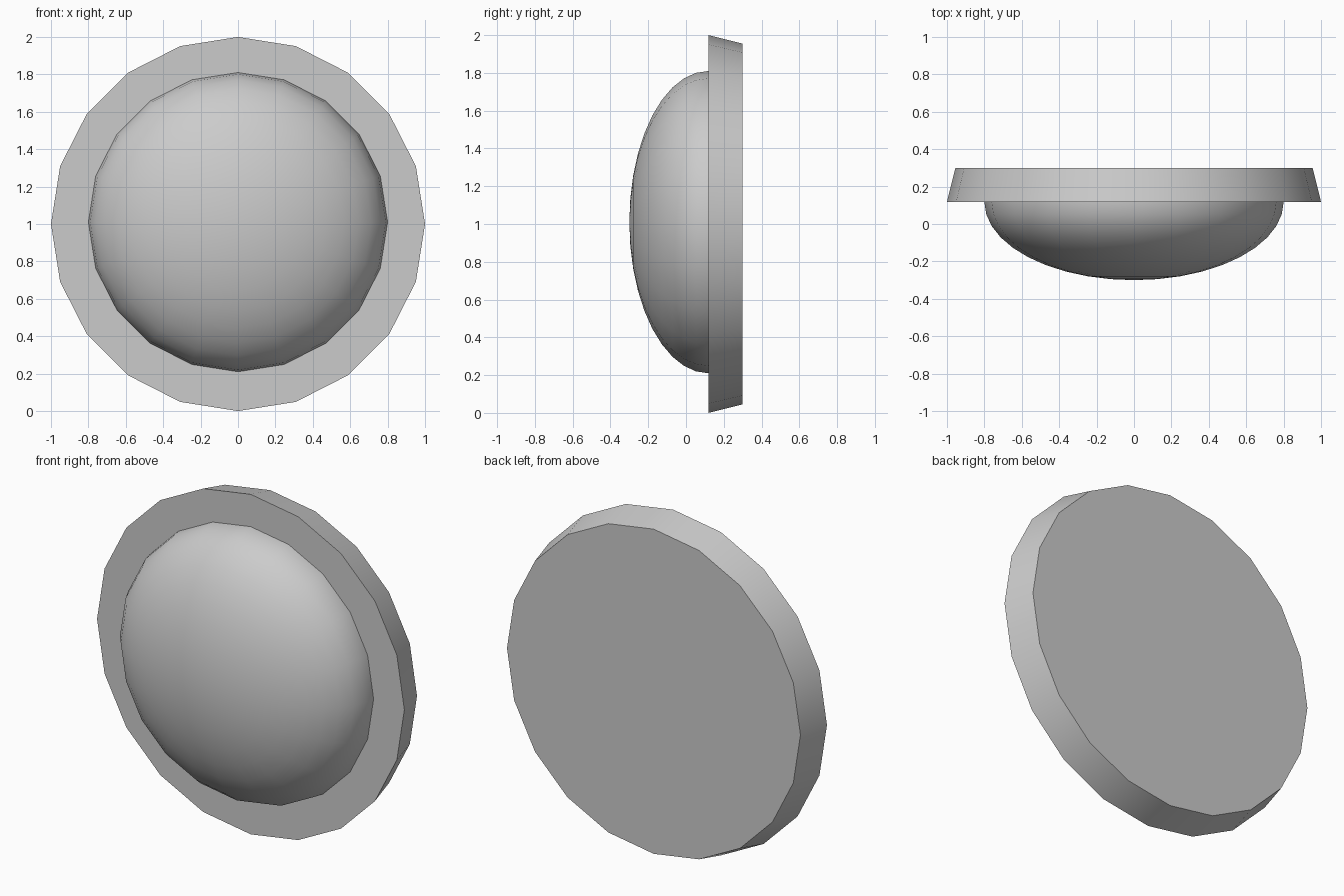
import bpy, bmesh, math

if "Cube" in bpy.data.objects:
    bpy.data.objects.remove(bpy.data.objects["Cube"])

SIDES = 20


def lathe(name, profile, cz):
    """Revolve (radius, y) points about the y axis; radius 0 is a pole, open ends are capped."""
    bm = bmesh.new()
    rings = []
    for r, y in profile:
        if r < 1e-6:
            rings.append([bm.verts.new((0, y, cz))] * SIDES)
        else:
            rings.append([bm.verts.new((r * math.cos(2 * math.pi * i / SIDES), y,
                                        cz + r * math.sin(2 * math.pi * i / SIDES)))
                          for i in range(SIDES)])
    for a, b in zip(rings, rings[1:]):
        for i in range(SIDES):
            j = (i + 1) % SIDES
            bm.faces.new(list(dict.fromkeys((a[i], a[j], b[j], b[i]))))
    for ring, (r, _) in ((rings[0], profile[0]), (rings[-1], profile[-1])):
        if r > 1e-6:
            bm.faces.new(ring)
    bmesh.ops.recalc_face_normals(bm, faces=bm.faces[:])
    mesh = bpy.data.meshes.new(name)
    bm.to_mesh(mesh)
    bm.free()
    obj = bpy.data.objects.new(name, mesh)
    bpy.context.collection.objects.link(obj)
    bpy.ops.object.select_all(action='DESELECT')
    obj.select_set(True)
    bpy.context.view_layer.objects.active = obj
    bpy.ops.object.shade_smooth_by_angle(angle=math.radians(35))
    return obj


# Tapered backing disc
lathe("backing_disc", [(1.0, 0.118), (0.955, 0.30)], 1.0)

# Half-ellipsoid dome on the front, seated slightly into the disc
RINGS = 10
arc = [(0.8 * math.cos(k * math.pi / 2 / RINGS), 0.118 - 0.418 * math.sin(k * math.pi / 2 / RINGS))
       for k in range(RINGS + 1)]
lathe("dome", [(0.8, 0.15)] + arc, 1.01)
